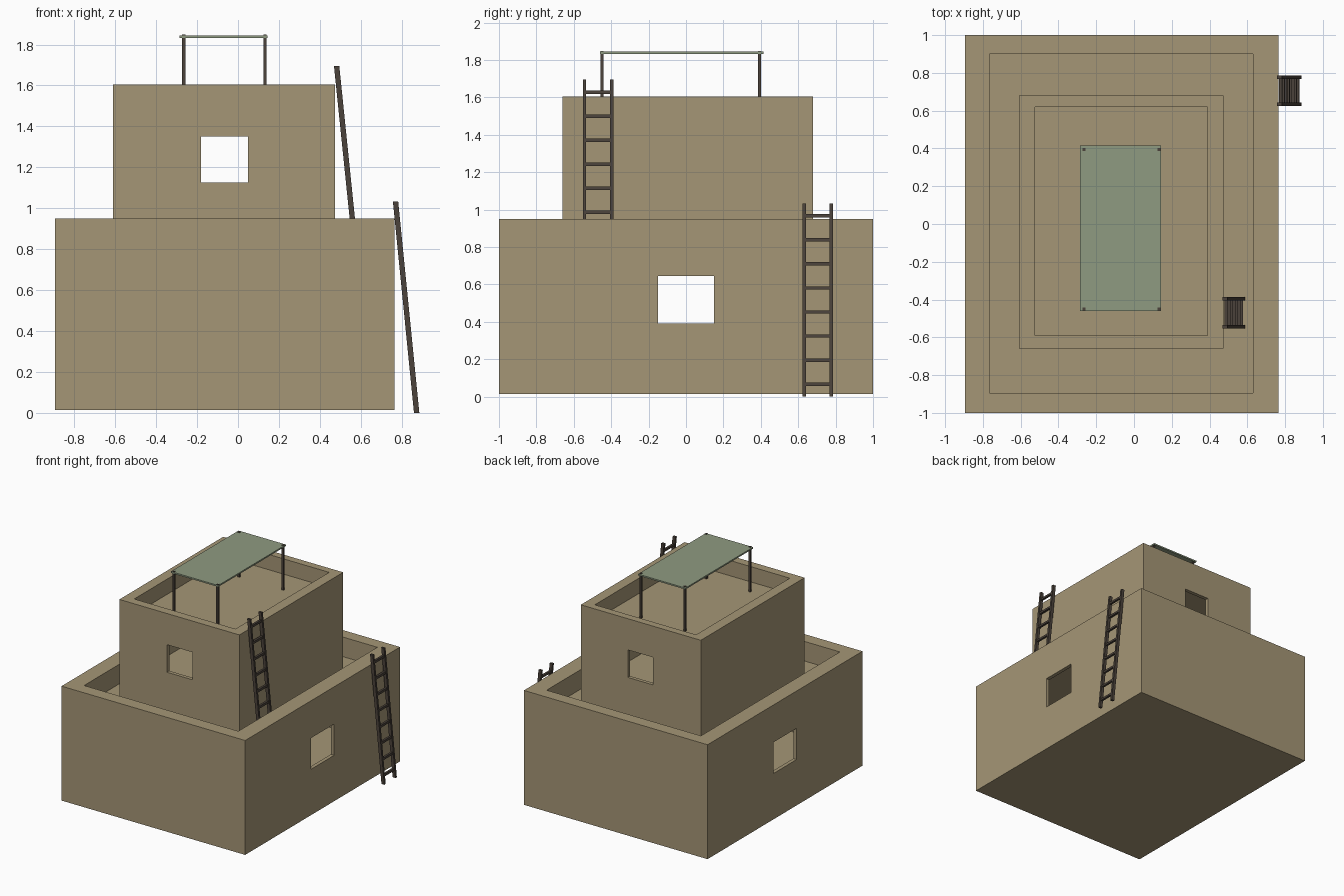
import bpy, bmesh
from mathutils import Vector, Matrix

if "Cube" in bpy.data.objects:
    bpy.data.objects.remove(bpy.data.objects["Cube"])


def material(name, rgb):
    m = bpy.data.materials.new(name)
    m.diffuse_color = (*rgb, 1)
    m.use_nodes = True
    m.node_tree.nodes["Principled BSDF"].inputs["Base Color"].default_value = m.diffuse_color
    return m


CLAY = material("tan clay", (0.376, 0.305, 0.180))
WOOD = material("dark wood", (0.070, 0.055, 0.043))
CLOTH = material("sage cloth", (0.275, 0.325, 0.220))


def add_box(bm, lo, hi):
    lo, hi = Vector(lo), Vector(hi)
    mat = Matrix.Translation((lo + hi) / 2) @ Matrix.Diagonal((*(hi - lo), 1))
    bmesh.ops.create_cube(bm, size=1, matrix=mat)


def finish(bm, name, mat):
    me = bpy.data.meshes.new(name)
    bm.to_mesh(me)
    bm.free()
    me.materials.append(mat)
    ob = bpy.data.objects.new(name, me)
    bpy.context.collection.objects.link(ob)
    return ob


def box(name, lo, hi, mat):
    bm = bmesh.new()
    add_box(bm, lo, hi)
    return finish(bm, name, mat)


def carve(ob, cutters):
    # subtract boxes, then bake the result
    helpers = []
    for i, (lo, hi) in enumerate(cutters):
        c = box(f"cutter_{i}", lo, hi, CLAY)
        c.hide_render = True
        mod = ob.modifiers.new("cut", 'BOOLEAN')
        mod.operation, mod.solver, mod.object = 'DIFFERENCE', 'EXACT', c
        helpers.append(c)
    bpy.context.view_layer.update()
    dg = bpy.context.evaluated_depsgraph_get()
    me = bpy.data.meshes.new_from_object(ob.evaluated_get(dg))
    ob.modifiers.clear()
    ob.data = me
    for c in helpers:
        bpy.data.objects.remove(c)


# lower storey: roof recess, hollow room, windows in both side walls
lower = box("lower_storey", (-0.895, -1, 0.015), (0.765, 1, 0.95), CLAY)
carve(lower, [
    ((-0.765, -0.895, 0.79), (0.63, 0.90, 1.2)),
    ((-0.865, -0.97, 0.14), (0.735, 0.97, 0.74)),
    ((-1.2, -0.15, 0.39), (1.2, 0.15, 0.645)),
])

# upper storey: roof recess, hollow room, windows in front and back walls
upper = box("upper_storey", (-0.61, -0.66, 0.785), (0.475, 0.68, 1.605), CLAY)
carve(upper, [
    ((-0.525, -0.59, 1.48), (0.39, 0.62, 1.8)),
    ((-0.58, -0.63, 0.93), (0.445, 0.65, 1.43)),
    ((-0.18, -1.2, 1.125), (0.05, 1.2, 1.35)),
])


# leaning ladders
def ladder(name, x_low, x_high, z_low, z_high, y0, y1, rungs):
    bm = bmesh.new()
    slope = (x_high - x_low) / (z_high - z_low)
    for y in (y0, y1):
        add_box(bm, (-0.013, y - 0.009, z_low), (0.013, y + 0.009, z_high))
    for i in range(rungs):
        z = z_low + 0.067 + 0.1285 * i
        add_box(bm, (-0.009, y0, z - 0.009), (0.009, y1, z + 0.009))
    for v in bm.verts:
        v.co.x += x_low + slope * (v.co.z - z_low)
    return finish(bm, name, WOOD)


ladder("lower_ladder", 0.873, 0.77, 0.0, 1.032, 0.633, 0.777, 8)
ladder("upper_ladder", 0.575, 0.482, 0.79, 1.695, -0.543, -0.396, 7)

# canopy posts and cloth
for x in (-0.265, 0.132):
    for y in (-0.45, 0.394):
        side = "left" if x < 0 else "right"
        end = "front" if y < 0 else "back"
        box(f"{end}_{side}_post", (x - 0.008, y - 0.008, 1.475),
            (x + 0.008, y + 0.008, 1.848), WOOD)
box("canopy", (-0.285, -0.46, 1.832), (0.143, 0.415, 1.844), CLOTH)
